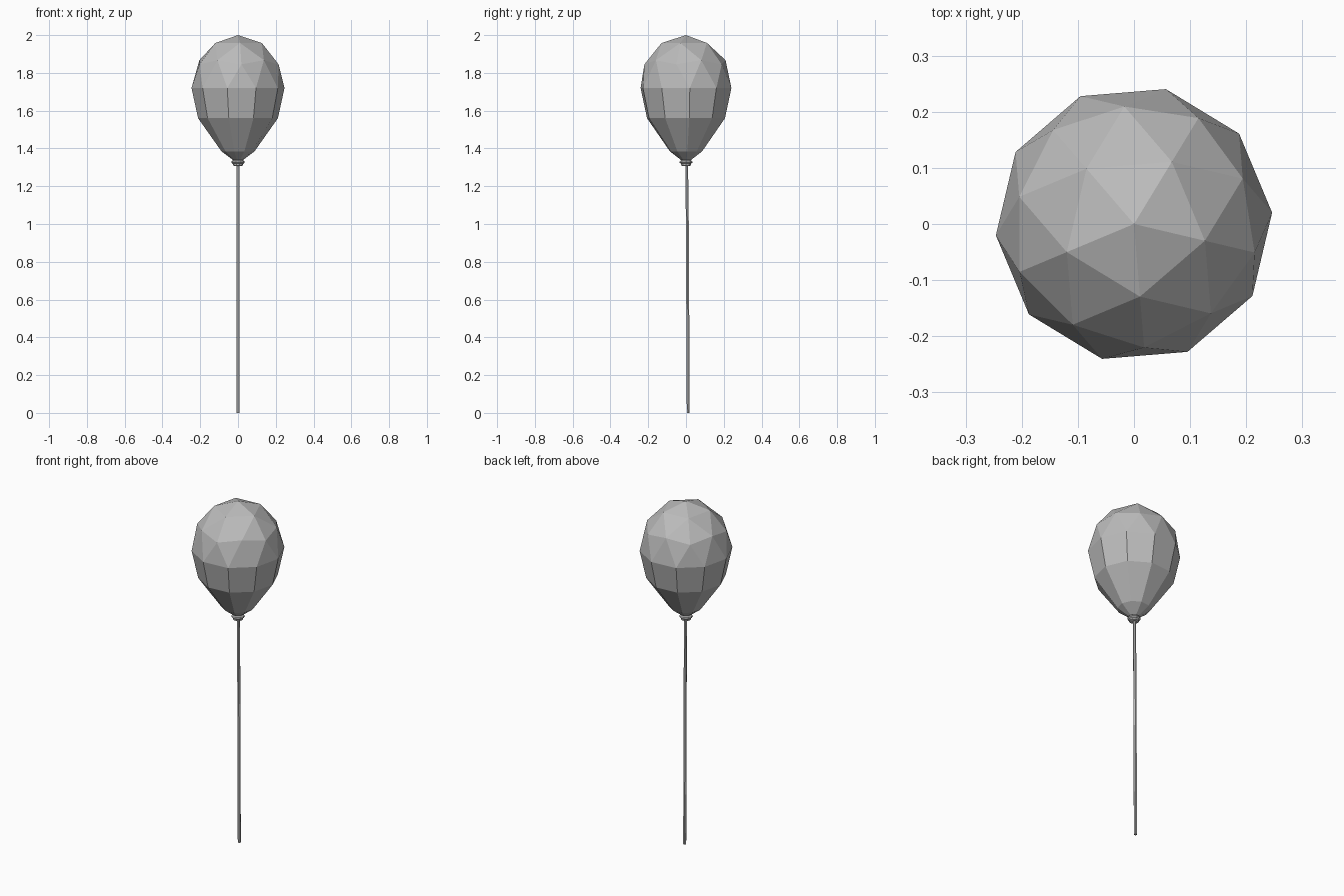
import bpy, bmesh, math
from mathutils import Matrix, Vector

cube = bpy.data.objects.get("Cube")
if cube:
    bpy.data.objects.remove(cube, do_unlink=True)

grey = bpy.data.materials.new("plain grey")
grey.use_nodes = True
colour = (0.5, 0.5, 0.5, 1)
grey.diffuse_color = colour
grey.node_tree.nodes["Principled BSDF"].inputs["Base Color"].default_value = colour


def finish(bm, name):
    bmesh.ops.recalc_face_normals(bm, faces=bm.faces)
    mesh = bpy.data.meshes.new(name)
    bm.to_mesh(mesh)
    bm.free()
    mesh.materials.append(grey)
    obj = bpy.data.objects.new(name, mesh)
    bpy.context.collection.objects.link(obj)
    return obj


def tube(name, sides, rings):
    """Loft closed rings given as (radius, y, z), with capped ends."""
    bm = bmesh.new()
    loops = []
    for r, y, z in rings:
        angles = [math.tau * i / sides for i in range(sides)]
        loops.append([bm.verts.new((r * math.cos(a), y + r * math.sin(a), z)) for a in angles])
    for low, high in zip(loops, loops[1:]):
        for i in range(sides):
            j = (i + 1) % sides
            bm.faces.new((low[i], low[j], high[j], high[i]))
    bm.faces.new(loops[0])
    bm.faces.new(loops[-1])
    return finish(bm, name)


# Balloon: faceted dome, then ten-sided rings narrowing to the neck
radius, middle = 0.247, 1.72
bm = bmesh.new()
bmesh.ops.create_icosphere(bm, subdivisions=2, radius=1)
bmesh.ops.delete(bm, geom=[v for v in bm.verts if v.co.z < -0.01], context='VERTS')
bmesh.ops.transform(bm, verts=bm.verts, matrix=Matrix.Translation((0, 0, middle))
                    @ Matrix.Rotation(math.radians(-13.3), 4, 'Z')
                    @ Matrix.Diagonal((radius, radius, 0.28, 1)))
rim = [e for e in bm.edges if e.is_boundary]
current = radius
for r, z in ((0.212, 1.56), (0.088, 1.385), (0.022, 1.335)):
    out = bmesh.ops.extrude_edge_only(bm, edges=rim)["geom"]
    rim = [g for g in out if isinstance(g, bmesh.types.BMEdge) and g.is_boundary]
    for v in {v for e in rim for v in e.verts}:
        v.co = Vector((v.co.x * r / current, v.co.y * r / current, z))
    current = r
bmesh.ops.contextual_create(bm, geom=rim)
finish(bm, "balloon")

# Tied knot under the neck
tube("knot", 10, [(0.018, 0, 1.307), (0.027, 0, 1.31), (0.028, 0, 1.319),
                  (0.036, 0, 1.325), (0.034, 0, 1.333), (0.02, 0, 1.342)])

# String, leaning slightly to the back as it falls
tube("string", 6, [(0.009, 0.012, 0), (0.009, 0.007, 1.0), (0.008, 0.004, 1.315)])
